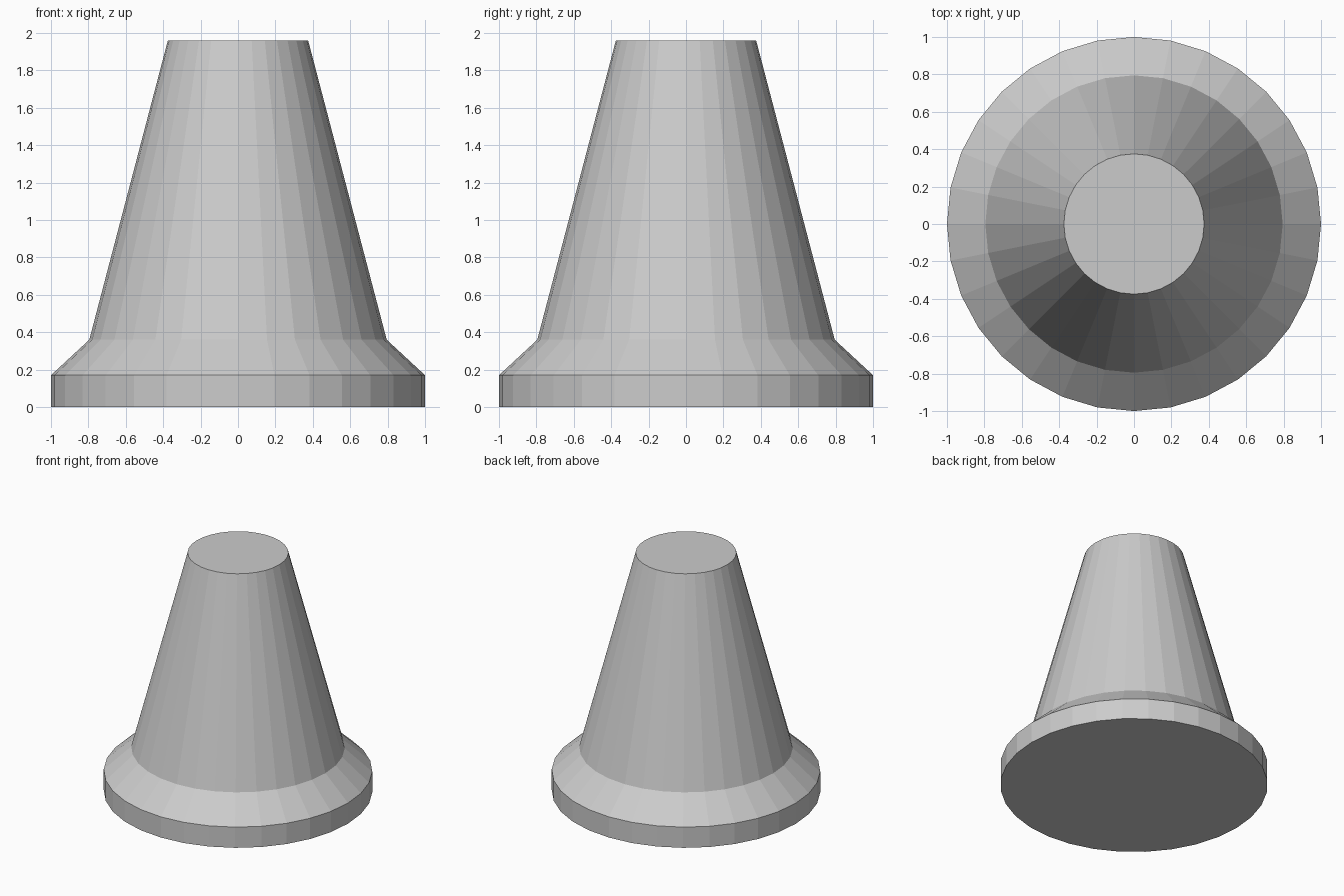
import bpy
import bmesh
from math import cos, sin, tau

cube = bpy.data.objects.get("Cube")
if cube:
    bpy.data.objects.remove(cube, do_unlink=True)

SIDES = 32

grey = bpy.data.materials.new("plain_grey")
grey.use_nodes = True
colour = (0.6, 0.6, 0.6, 1)
grey.diffuse_color = colour
grey.node_tree.nodes["Principled BSDF"].inputs["Base Color"].default_value = colour


def turned_solid(name, profile):
    """Revolve (radius, height) points into a closed, faceted solid."""
    bm = bmesh.new()
    rings = [[bm.verts.new((r * cos(tau * i / SIDES), r * sin(tau * i / SIDES), z))
              for i in range(SIDES)] for r, z in profile]
    for low, high in zip(rings, rings[1:]):
        for i in range(SIDES):
            j = (i + 1) % SIDES
            bm.faces.new((low[i], low[j], high[j], high[i]))
    bm.faces.new(rings[0][::-1])
    bm.faces.new(rings[-1])
    mesh = bpy.data.meshes.new(name)
    bm.to_mesh(mesh)
    bm.free()
    mesh.materials.append(grey)
    obj = bpy.data.objects.new(name, mesh)
    bpy.context.collection.objects.link(obj)
    return obj


# Upright rim, sloped shoulder and tapering shaft in one solid
turned_solid("tapered_cone", [(1, 0), (1, 0.17), (0.795, 0.36), (0.375, 1.96)])
